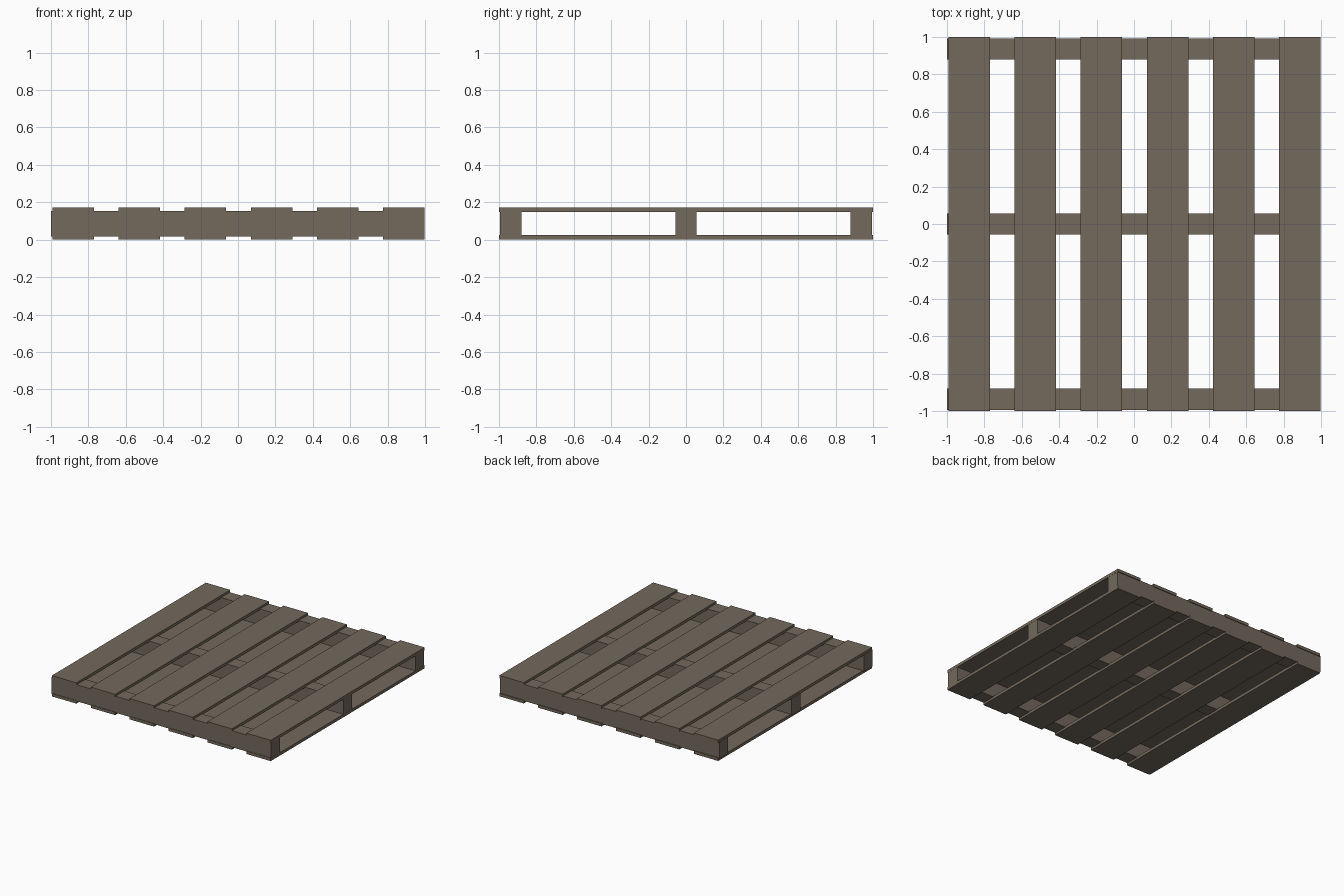
import bpy

if "Cube" in bpy.data.objects:
    bpy.data.objects.remove(bpy.data.objects["Cube"])

# One weathered wood colour
wood = bpy.data.materials.new("weathered_wood")
wood.diffuse_color = (0.175, 0.141, 0.107, 1)
wood.use_nodes = True
wood.node_tree.nodes["Principled BSDF"].inputs["Base Color"].default_value = wood.diffuse_color


def box(name, x0, x1, y0, y1, z0, z1):
    """Axis-aligned plank given by its limits."""
    bpy.ops.mesh.primitive_cube_add(
        size=1, location=((x0 + x1) / 2, (y0 + y1) / 2, (z0 + z1) / 2))
    ob = bpy.context.object
    ob.name = name
    ob.scale = (x1 - x0, y1 - y0, z1 - z0)
    bpy.ops.object.transform_apply(location=False, rotation=False, scale=True)
    ob.data.materials.append(wood)
    return ob


# Six deck boards above and six below, evenly spaced along x
COUNT, WIDTH, FIRST, LAST = 6, 0.222, -0.881, 0.886
for i in range(COUNT):
    x = FIRST + (LAST - FIRST) * i / (COUNT - 1)
    for level, z0, z1 in (("top", 0.147, 0.171), ("bottom", 0.0, 0.024)):
        box(f"{level}_board_{i + 1}", x - WIDTH / 2, x + WIDTH / 2,
            -0.999, 0.999, z0, z1)

# Three stringers across, slightly let into the boards
for name, y0, y1 in (("front_stringer", -0.995, -0.88),
                     ("middle_stringer", -0.056, 0.057),
                     ("back_stringer", 0.88, 0.993)):
    box(name, -1.0, 0.996, y0, y1, 0.018, 0.154)
